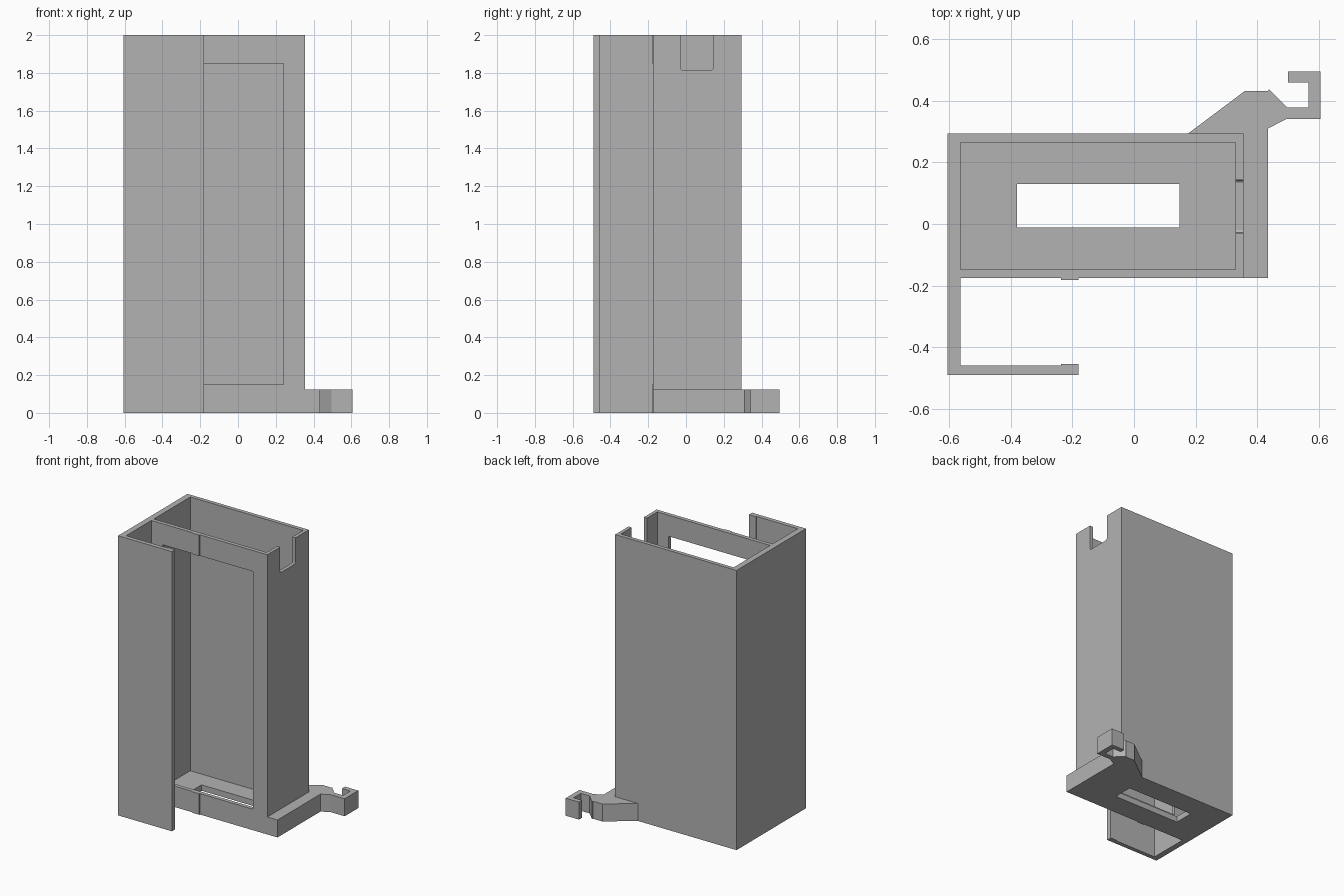
import bpy
import bmesh
from mathutils import Vector

cube = bpy.data.objects.get("Cube")
if cube:
    bpy.data.objects.remove(cube, do_unlink=True)

grey = bpy.data.materials.new("plain grey")
grey.use_nodes = True
grey.diffuse_color = (0.45, 0.45, 0.45, 1)
grey.node_tree.nodes["Principled BSDF"].inputs["Base Color"].default_value = grey.diffuse_color


def prism(name, outline, start, depth):
    """Extrude a flat outline of 3D points along the depth vector."""
    bm = bmesh.new()
    offset = Vector(start)
    face = bm.faces.new([bm.verts.new(Vector(p) + offset) for p in outline])
    top = bmesh.ops.extrude_face_region(bm, geom=[face], use_keep_orig=True)
    verts = [g for g in top["geom"] if isinstance(g, bmesh.types.BMVert)]
    bmesh.ops.translate(bm, verts=verts, vec=depth)
    bmesh.ops.recalc_face_normals(bm, faces=bm.faces)
    mesh = bpy.data.meshes.new(name)
    bm.to_mesh(mesh)
    bm.free()
    mesh.materials.append(grey)
    obj = bpy.data.objects.new(name, mesh)
    bpy.context.collection.objects.link(obj)
    return obj


def box(name, x0, x1, y0, y1, z0, z1):
    rect = [(x0, y0, 0), (x1, y0, 0), (x1, y1, 0), (x0, y1, 0)]
    return prism(name, rect, (0, 0, z0), (0, 0, z1 - z0))


def cut(target, cutters):
    """Subtract the cutters, bake the result and drop the helpers."""
    for c in cutters:
        c.hide_render = True
        mod = target.modifiers.new(c.name, "BOOLEAN")
        mod.operation, mod.solver, mod.object = "DIFFERENCE", "EXACT", c
    graph = bpy.context.evaluated_depsgraph_get()
    baked = bpy.data.meshes.new_from_object(target.evaluated_get(graph))
    target.modifiers.clear()
    target.data = baked
    for c in cutters:
        bpy.data.objects.remove(c, do_unlink=True)


# Housing plan: box, side wall and front cover, with a thin rib on each lip
LEFT, RIGHT, BACK, FRONT, COVER = -0.605, 0.355, 0.293, -0.175, -0.49
IN_LEFT, IN_RIGHT, IN_BACK, IN_FRONT = -0.563, 0.33, 0.265, -0.147
RIB0, RIB1, RIB = -0.237, -0.18, 0.006
plan = [
    (LEFT, COVER), (RIB1, COVER), (RIB1, -0.46 + RIB), (RIB0, -0.46 + RIB),
    (RIB0, -0.46), (IN_LEFT, -0.46), (IN_LEFT, FRONT), (RIB0, FRONT),
    (RIB0, FRONT - RIB), (RIB1, FRONT - RIB), (RIB1, FRONT),
    (RIGHT, FRONT), (RIGHT, BACK), (LEFT, BACK),
]
housing = prism("housing", [(x, y, 0) for x, y in plan], (0, 0, 0), (0, 0, 2))

# Openings: cavity, floor slot, front window and the round-cornered cable notch
notch = [(-0.03, 2.1), (-0.03, 1.825), (-0.027, 1.818), (-0.02, 1.815),
         (0.133, 1.815), (0.14, 1.818), (0.143, 1.825), (0.143, 2.1)]
cut(housing, [
    box("cavity", IN_LEFT, IN_RIGHT, IN_FRONT, IN_BACK, 0.042, 2.1),
    box("floor_slot", -0.38, 0.147, -0.012, 0.13, -0.1, 0.1),
    box("window", -0.473, 0.24, -0.25, -0.1, 0.15, 1.85),
    prism("notch", [(0, y, z) for y, z in notch], (0.25, 0, 0), (0.2, 0, 0)),
])

# Foot strip running along the side, ending in a hooked arm at the back
arm = [
    (RIGHT, FRONT), (0.435, FRONT), (0.435, 0.31), (0.495, 0.341),
    (0.605, 0.341), (0.605, 0.495), (0.5, 0.495), (0.5, 0.46),
    (0.567, 0.46), (0.567, 0.378), (0.497, 0.378), (0.438, 0.438),
    (0.435, 0.432), (0.36, 0.432), (0.175, BACK), (RIGHT, BACK),
]
prism("hook_bracket", [(x, y, 0) for x, y in arm], (0, 0, 0), (0, 0, 0.125))
